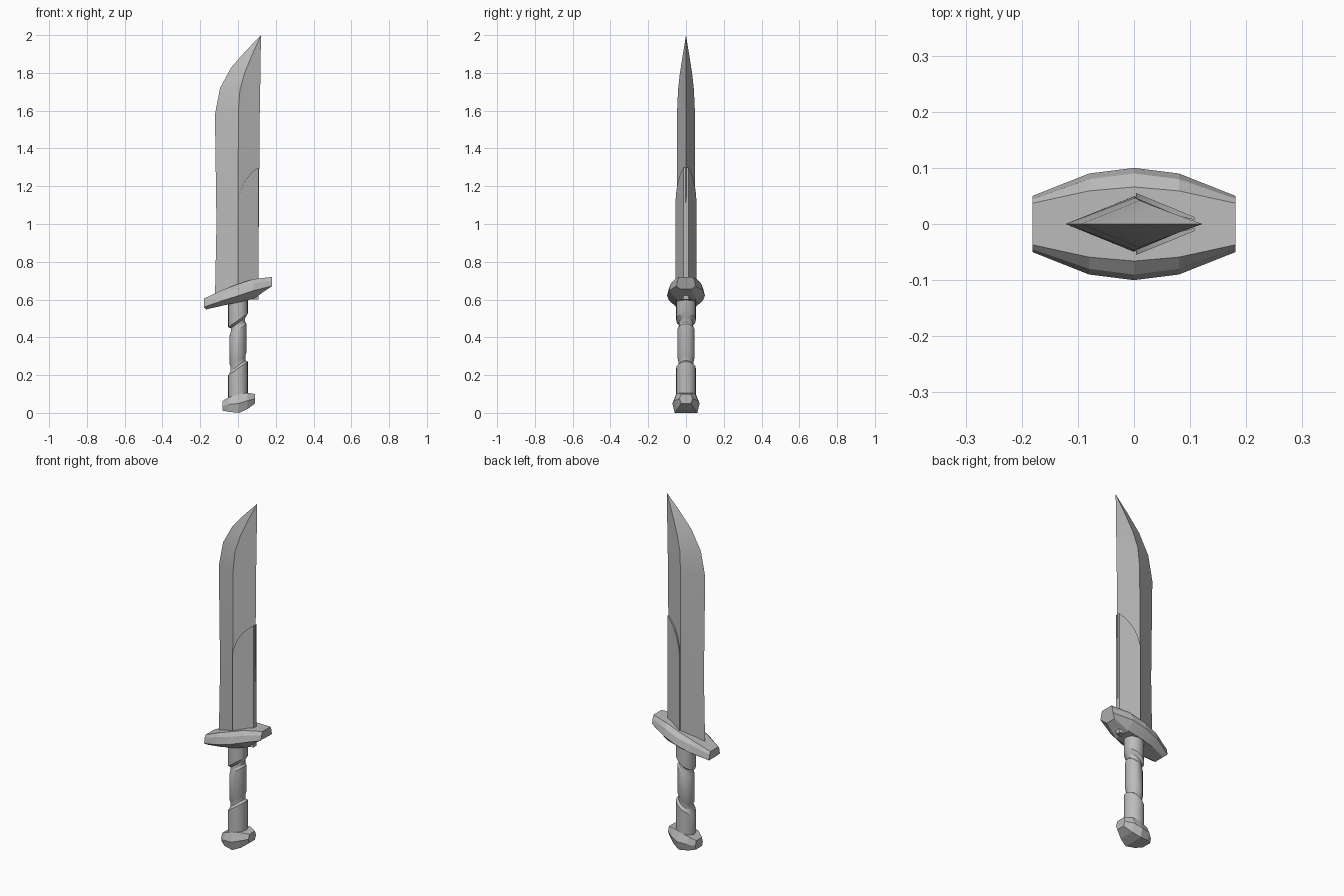
import bpy, bmesh, math

if "Cube" in bpy.data.objects:
    bpy.data.objects.remove(bpy.data.objects["Cube"])

steel = bpy.data.materials.new("grey_steel")
steel.use_nodes = True
GREY = (0.5, 0.5, 0.5, 1)
steel.diffuse_color = GREY
steel.node_tree.nodes["Principled BSDF"].inputs["Base Color"].default_value = GREY


def loft(name, rings, smooth_angle=30):
    """Skin a row of equal closed rings and cap both ends."""
    bm = bmesh.new()
    rows = [[bm.verts.new(p) for p in ring] for ring in rings]
    n = len(rows[0])
    for a, b in zip(rows, rows[1:]):
        for i in range(n):
            j = (i + 1) % n
            bm.faces.new((a[i], a[j], b[j], b[i]))
    bm.faces.new(rows[0])
    bm.faces.new(rows[-1])
    bmesh.ops.remove_doubles(bm, verts=bm.verts, dist=1e-5)
    bmesh.ops.recalc_face_normals(bm, faces=bm.faces)
    mesh = bpy.data.meshes.new(name)
    bm.to_mesh(mesh)
    bm.free()
    mesh.materials.append(steel)
    obj = bpy.data.objects.new(name, mesh)
    bpy.context.collection.objects.link(obj)
    bpy.ops.object.select_all(action="DESELECT")
    obj.select_set(True)
    bpy.context.view_layer.objects.active = obj
    bpy.ops.object.shade_smooth_by_angle(angle=math.radians(smooth_angle))
    return obj


def mirrored_ring(x, widths, heights, low_x=None):
    """Cross-section at x, mirrored in y, from bottom to top."""
    xs = [x if low_x is None else low_x] + [x] * (len(widths) - 1)
    half = list(zip(xs, widths, heights))
    return half + [(px, -y, z) for px, y, z in reversed(half)]


# Blade: diamond section; left edge (x, z), ridge (x, z, depth), right edge (x, z)
blade_sections = [
    ((-0.122, 0.6), (0, 0.6, 0.05), (0.106, 0.6)),
    ((-0.114, 1.0), (0, 1.0, 0.049), (0.11, 1.0)),
    ((-0.122, 1.58), (0.002, 1.6, 0.047), (0.115, 1.58)),
    ((-0.095, 1.72), (0.01, 1.71, 0.042), (0.117, 1.7)),
    ((-0.035, 1.83), (0.035, 1.8, 0.032), (0.119, 1.8)),
    ((0.04, 1.915), (0.072, 1.89, 0.018), (0.12, 1.9)),
    ((0.122, 2.0), (0.122, 2.0, 0), (0.122, 2.0)),
]
loft("blade", [[(l[0], 0, l[1]), (r[0], -r[2], r[1]), (e[0], 0, e[1]), (r[0], r[2], r[1])]
               for l, r, e in blade_sections], 20)

# Raised plate wrapped round the lower right half of the blade
columns = [(0.004, 1.13), (0.012, 1.17), (0.03, 1.215), (0.055, 1.253),
           (0.08, 1.28), (0.108, 1.3)]


def plate_ring(x, top, side):
    y = side * (0.055 - 0.41 * (x - 0.004))
    return [(x, y, 0.6), (x, y, top), (x, y * 0.6, top), (x, y * 0.6, 0.6)]


loft("blade_plate", [plate_ring(x, z, -1) for x, z in columns]
     + [plate_ring(x, z, 1) for x, z in reversed(columns)], 20)

# Guard: slanted bar with bevelled faces
end, mid, core = (0.03, 0.05, 0.045, 0.037), (0.05, 0.09, 0.08, 0.059), (0.055, 0.1, 0.09, 0.066)
loft("guard", [
    mirrored_ring(-0.181, end, (0.548, 0.56, 0.59, 0.605), -0.168),
    mirrored_ring(-0.08, mid, (0.568, 0.595, 0.635, 0.652)),
    mirrored_ring(0, core, (0.585, 0.62, 0.66, 0.682)),
    mirrored_ring(0.08, mid, (0.603, 0.647, 0.685, 0.708)),
    mirrored_ring(0.181, end, (0.655, 0.672, 0.7, 0.72), 0.155),
], 10)

# Grip: round bar with two slanted grooves (height, radius, slant)
SIDES = 20
grip_sections = [
    (0.07, 0.052, 0), (0.235, 0.052, 0.7), (0.25, 0.039, 0.7), (0.275, 0.039, 0.7),
    (0.29, 0.045, 0.7), (0.44, 0.045, 0.7), (0.455, 0.038, 0.7), (0.475, 0.038, 0.7),
    (0.49, 0.052, 0.7), (0.61, 0.052, 0.25),
]
angles = [2 * math.pi * i / SIDES for i in range(SIDES)]
loft("grip", [[(r * math.cos(a), r * math.sin(a), z + slant * r * math.cos(a)) for a in angles]
              for z, r, slant in grip_sections])

# Pommel: faceted wedge
loft("pommel", [
    mirrored_ring(-0.083, (0.028, 0.035, 0.025), (0.012, 0.035, 0.062)),
    mirrored_ring(-0.05, (0.05, 0.062, 0.045), (0.006, 0.045, 0.082)),
    mirrored_ring(0.005, (0.06, 0.072, 0.052), (0, 0.05, 0.1)),
    mirrored_ring(0.05, (0.045, 0.062, 0.045), (0.02, 0.065, 0.106)),
    mirrored_ring(0.09, (0.025, 0.035, 0.025), (0.05, 0.075, 0.1)),
], 10)
